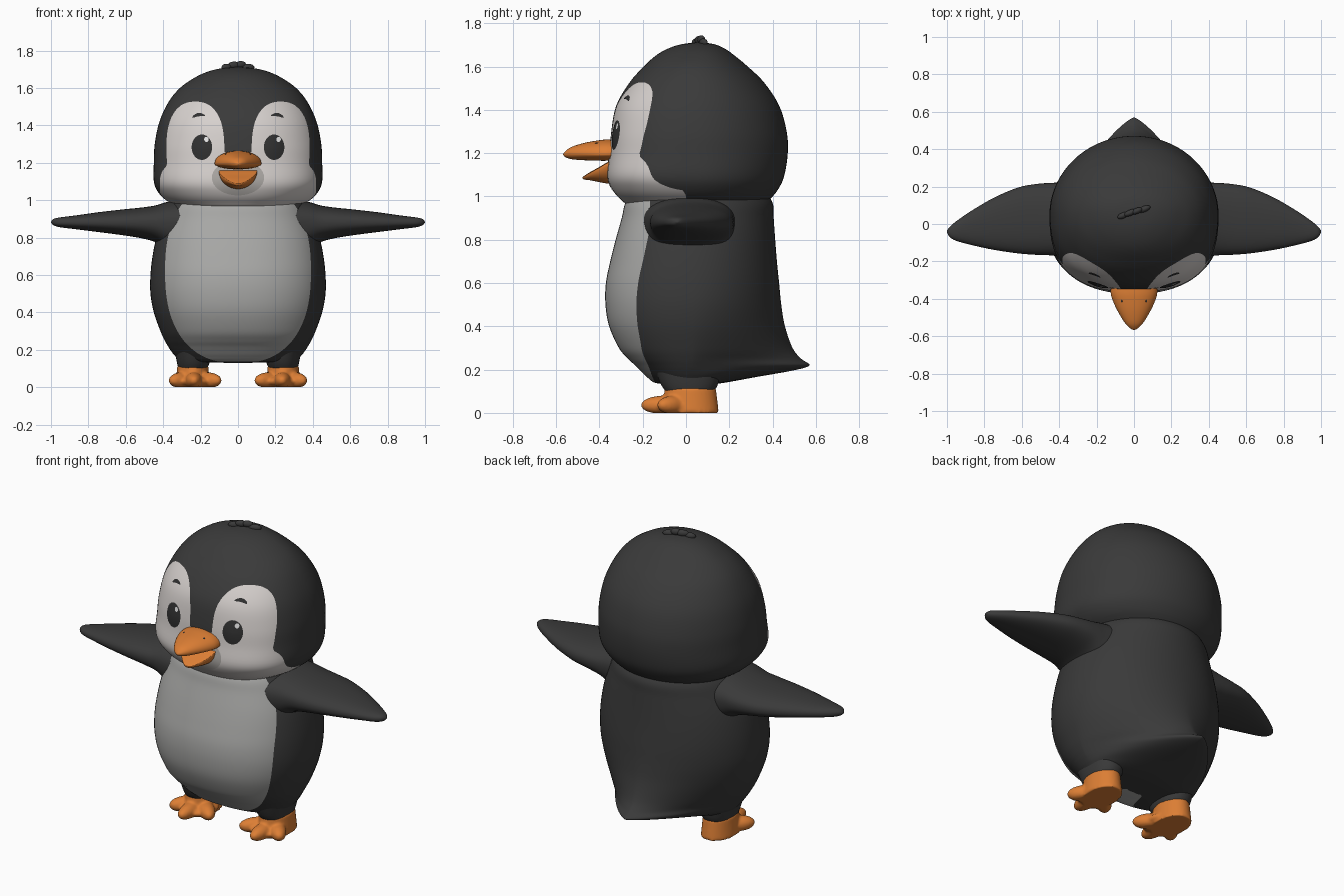
import bpy, bmesh, math
from mathutils import Vector, Matrix
from mathutils.bvhtree import BVHTree

if "Cube" in bpy.data.objects:
    bpy.data.objects.remove(bpy.data.objects["Cube"])


def material(name, r, g, b):
    m = bpy.data.materials.new(name)
    m.diffuse_color = (r, g, b, 1)
    m.use_nodes = True
    m.node_tree.nodes["Principled BSDF"].inputs["Base Color"].default_value = m.diffuse_color
    return m


BLACK = material("charcoal_black", 0.042, 0.042, 0.042)
BELLY = material("belly_grey", 0.40, 0.40, 0.39)
FACE = material("face_white", 0.68, 0.64, 0.62)
CHIN = material("chin_grey", 0.42, 0.40, 0.38)
ORANGE = material("orange", 0.72, 0.21, 0.035)
MOUTH = material("mouth_red", 0.36, 0.07, 0.025)
EYE = material("eye_dark", 0.03, 0.03, 0.03)
SHINE = material("eye_shine", 0.85, 0.85, 0.85)


def finish(bm, name, *mats):
    bmesh.ops.recalc_face_normals(bm, faces=bm.faces)
    for f in bm.faces:
        f.smooth = True
    me = bpy.data.meshes.new(name)
    bm.to_mesh(me)
    bm.free()
    for m in mats:
        me.materials.append(m)
    ob = bpy.data.objects.new(name, me)
    bpy.context.collection.objects.link(ob)
    return ob


def spline(rows, k):
    """Catmull-Rom interpolation of table rows, k steps per span."""
    out = []
    for i in range(len(rows) - 1):
        p = [rows[max(0, min(len(rows) - 1, i + d))] for d in (-1, 0, 1, 2)]
        for s in range(k):
            t = s / k
            out.append([b + 0.5 * t * (c - a + t * (2*a - 5*b + 4*c - d + t * (3*(b - c) + d - a)))
                        for a, b, c, d in zip(*p)])
    return out + [list(rows[-1])]


def loft(rows, axis, sides=48, k=4, sx=1):
    """Rows: t, u0, u1, v_centre, v0, v1, power_low, power_high."""
    bm = bmesh.new()
    rings = []
    for t, u0, u1, vc, v0, v1, n0, n1 in spline(rows, k):
        ring = []
        for i in range(sides):
            a = 2 * math.pi * i / sides
            c, s = math.cos(a), math.sin(a)
            e = 2 / (n1 if s > 0 else n0)
            u = (u0 + u1) / 2 + (u1 - u0) / 2 * math.copysign(abs(c) ** e, c)
            h = (v1 - vc) if s > 0 else (v0 - vc)
            v = vc + h * abs(s) ** e
            x, y, z = {"x": (t, u, v), "y": (u, t, v), "z": (u, v, t)}[axis]
            ring.append(bm.verts.new((x * sx, y, z)))
        rings.append(ring)
    for a, b in zip(rings, rings[1:]):
        for i in range(sides):
            j = (i + 1) % sides
            bm.faces.new((a[i], a[j], b[j], b[i]))
    bm.faces.new(rings[0])
    bm.faces.new(rings[-1])
    return bm


def paint(bm, rule):
    """Cut the mesh along rule = 0 and give the positive side material 1."""
    val = {v: rule(v.co) for v in bm.verts}
    new = set()
    for e in list(bm.edges):
        a, b = e.verts
        if val[a] * val[b] < 0:
            v = bmesh.utils.edge_split(e, a, val[a] / (val[a] - val[b]))[1]
            val[v] = 0
            new.add(v)
    for f in list(bm.faces):
        cut = [v for v in f.verts if v in new]
        if len(cut) == 2 and not any(cut[1] in e.verts for e in cut[0].link_edges):
            bmesh.utils.face_split(f, cut[0], cut[1])
    for f in bm.faces:
        f.material_index = int(sum(val[v] for v in f.verts) > 0)


def oval(x, z, cx, cz, a, b, n):
    return 1 - abs((x - cx) / a) ** n - abs((z - cz) / b) ** n


# Body with belly patch and pointed tail
body_rows = [(z, -w, w, 0.03, yf, yb, 2.3, n) for z, w, yf, yb, n in [
    (1.03, .33, -.24, .36, 2), (.97, .37, -.28, .40, 2), (.9, .40, -.297, .405, 2),
    (.8, .436, -.325, .412, 2), (.7, .457, -.35, .42, 2), (.6, .468, -.37, .43, 1.95),
    (.5, .468, -.372, .44, 1.85), (.4, .45, -.355, .457, 1.7), (.3, .415, -.31, .492, 1.5),
    (.25, .392, -.268, .532, 1.35), (.22, .375, -.235, .57, 1.3), (.197, .36, -.212, .5, 1.4),
    (.165, .335, -.18, .32, 1.7), (.138, .30, -.14, .17, 2), (.132, .15, -.06, .1, 2),
    (.13, .02, .01, .05, 2)]]
bm = loft(body_rows, "z", 96, 5)
paint(bm, lambda p: min(oval(p.x, p.z, 0, .62, .39, .492, 2.4), -10 * p.y))
finish(bm, "body", BLACK, BELLY)

# Head with white face mask (two lobes joined to the cheeks)
head_rows = [(z, -w, w, (0.06 if z > 1.6 else 0.05), yf, yb, n, 2) for z, w, yf, yb, n in [
    (1.712, .005, .055, .065, 2), (1.703, .10, -.02, .13, 2), (1.682, .175, -.085, .18, 2),
    (1.65, .24, -.14, .225, 2.05), (1.6, .31, -.195, .285, 2.1), (1.527, .37, -.26, .36, 2.2),
    (1.42, .42, -.322, .43, 2.3), (1.3, .445, -.345, .465, 2.4), (1.2, .45, -.352, .47, 2.5),
    (1.1, .45, -.362, .455, 2.6), (1.04, .425, -.345, .43, 2.5), (.99, .37, -.305, .39, 2.4),
    (.955, .28, -.24, .33, 2.3), (.94, .05, .0, .1, 2)]]
bm = loft(head_rows, "z", 112, 5)
paint(bm, lambda p: min(-10 * p.y, max(oval(abs(p.x), p.z, .228, 1.28, .155, .247, 2.4),
                                       oval(p.x, p.z, 0, 1.08, .418, .165, 3))))
head_tree = BVHTree.FromBMesh(bm)
finish(bm, "head", BLACK, FACE)


def decal(name, cx, cz, rx, rz, mat, lift=0.003, dome=0.0, tilt=0.0, arch=0.0):
    """Thin oval patch laid on the front of the head."""
    bm = bmesh.new()
    rings = []
    for r in (1, .75, .5, .25, .02):
        ring = []
        for i in range(32):
            a = 2 * math.pi * i / 32
            u, w = rx * r * math.cos(a), rz * r * math.sin(a) - arch * (r * math.cos(a)) ** 2
            x = cx + u * math.cos(tilt) - w * math.sin(tilt)
            z = cz + u * math.sin(tilt) + w * math.cos(tilt)
            hit = head_tree.ray_cast(Vector((x, -2, z)), Vector((0, 1, 0)))[0]
            ring.append(bm.verts.new((x, hit.y - lift - dome * (1 - r * r), z)))
        rings.append(ring)
    for p, q in zip(rings, rings[1:]):
        for i in range(32):
            bm.faces.new((p[i], p[(i + 1) % 32], q[(i + 1) % 32], q[i]))
    bm.faces.new(rings[-1])
    if sum((f.normal.y for f in bm.faces)) == 0:
        bm.normal_update()
    ob = finish(bm, name, mat)
    if sum(p.normal.y for p in ob.data.polygons) > 0:
        ob.data.flip_normals()


# Face details
decal("chin_shade", 0, 1.12, .14, .095, CHIN)
for s, side in ((1, "left"), (-1, "right")):
    decal("eye_" + side, s * .193, 1.283, .055, .068, EYE, .004, .006)
    decal("brow_" + side, s * .212, 1.457, .034, .009, EYE, .004, 0, -s * .15, .01)
    decal("eye_shine_" + side, s * .193 + .024, 1.325, .012, .014, SHINE, .010)


# Beak
def beak(name, rows, mat):
    finish(loft([(y, -w, w, zc, zc - lo, zc + hi, 2, 2.1) for y, w, zc, lo, hi in rows], "y"),
           name, mat)


beak("upper_beak", [(-.28, .115, 1.195, .025, .065), (-.36, .125, 1.195, .03, .068),
                    (-.41, .113, 1.195, .03, .063), (-.47, .085, 1.197, .03, .05),
                    (-.53, .048, 1.198, .026, .03), (-.558, .02, 1.196, .014, .012),
                    (-.567, .002, 1.194, .002, .002)], ORANGE)
lower = [(-.29, .10, 1.18, .115, .004), (-.36, .102, 1.155, .095, .004), (-.40, .088, 1.132, .066, .004),
         (-.44, .06, 1.11, .036, .004), (-.47, .026, 1.092, .014, .003), (-.478, .003, 1.088, .003, .002)]
beak("lower_beak", lower, ORANGE)
beak("mouth", [(y + .018, w * .82, zc - .006, .002, .008) for y, w, zc, lo, hi in lower], MOUTH)


def blob(bm, loc, scale, rot=0.0):
    m = Matrix.Translation(loc) @ Matrix.Rotation(rot, 4, "Z") @ Matrix.Diagonal((*scale, 1))
    bmesh.ops.create_uvsphere(bm, u_segments=24, v_segments=12, radius=1, matrix=m)


bm = bmesh.new()
for s in (1, -1):
    blob(bm, (s * .065, -.41, 1.244), (.006, .01, .005))
finish(bm, "nostrils", EYE)

# Feather tuft on the crown
bm = bmesh.new()
for x, y, z, l in ((-.06, .045, 1.71, .03), (-.02, .06, 1.722, .035), (.015, .07, 1.725, .03), (.055, .08, 1.71, .035)):
    blob(bm, (x, y, z), (l, .016, .019), .4)
finish(bm, "head_tuft", BLACK)

for s, side in ((1, "left"), (-1, "right")):
    # Flipper
    rows = [(x, y0, y1, zc, z0, z1, 2.3, 2.3) for x, y0, y1, zc, z0, z1 in [
        (.30, -.20, .23, .88, .70, 1.0), (.38, -.18, .222, .88, .735, .99), (.44, -.168, .22, .88, .775, .972),
        (.52, -.165, .214, .88, .797, .96), (.62, -.157, .195, .88, .813, .95), (.75, -.138, .14, .88, .83, .935),
        (.87, -.112, .07, .88, .845, .918), (.95, -.09, .015, .88, .855, .908), (.985, -.07, -.015, .882, .865, .9),
        (1.0, -.045, -.035, .882, .879, .885)]]
    finish(loft(rows, "x", sx=s), "flipper_" + side, BLACK)
    # Short leg
    rows = [(.10, .165, .318, .02, -.095, .13, 2.2, 2.2), (.14, .15, .328, .02, -.12, .15, 2.2, 2.2),
            (.24, .13, .345, .02, -.16, .17, 2.2, 2.2)]
    finish(loft(rows, "z", sx=s), "leg_" + side, BLACK)
    # Webbed foot, fused from an ankle, a sole and three toes
    bm = bmesh.new()
    bmesh.ops.create_cone(bm, cap_ends=True, segments=32, radius1=1.12, radius2=1, depth=.115, matrix=Matrix.Translation(
        (s * .242, .02, .0575)) @ Matrix.Diagonal((.083, .118, 1, 1)))
    blob(bm, (s * .23, -.035, .03), (.105, .115, .035))
    for tx, ty in ((.095, -.125), (.235, -.207), (.36, -.125)):
        dx, dy = tx - .24, ty - .01
        blob(bm, (s * (.24 + dx / 2), .01 + dy / 2, .036), (math.hypot(dx, dy) / 2 + .003, .046, .044),
             math.atan2(dy, s * dx))
    for v in bm.verts:
        v.co.z = max(v.co.z, 0)
    foot = finish(bm, "foot_" + side, ORANGE)
    mod = foot.modifiers.new("fuse", "REMESH")
    mod.mode, mod.voxel_size, mod.use_smooth_shade = "VOXEL", .008, True
    mod = foot.modifiers.new("soften", "SMOOTH")
    mod.iterations = 4
